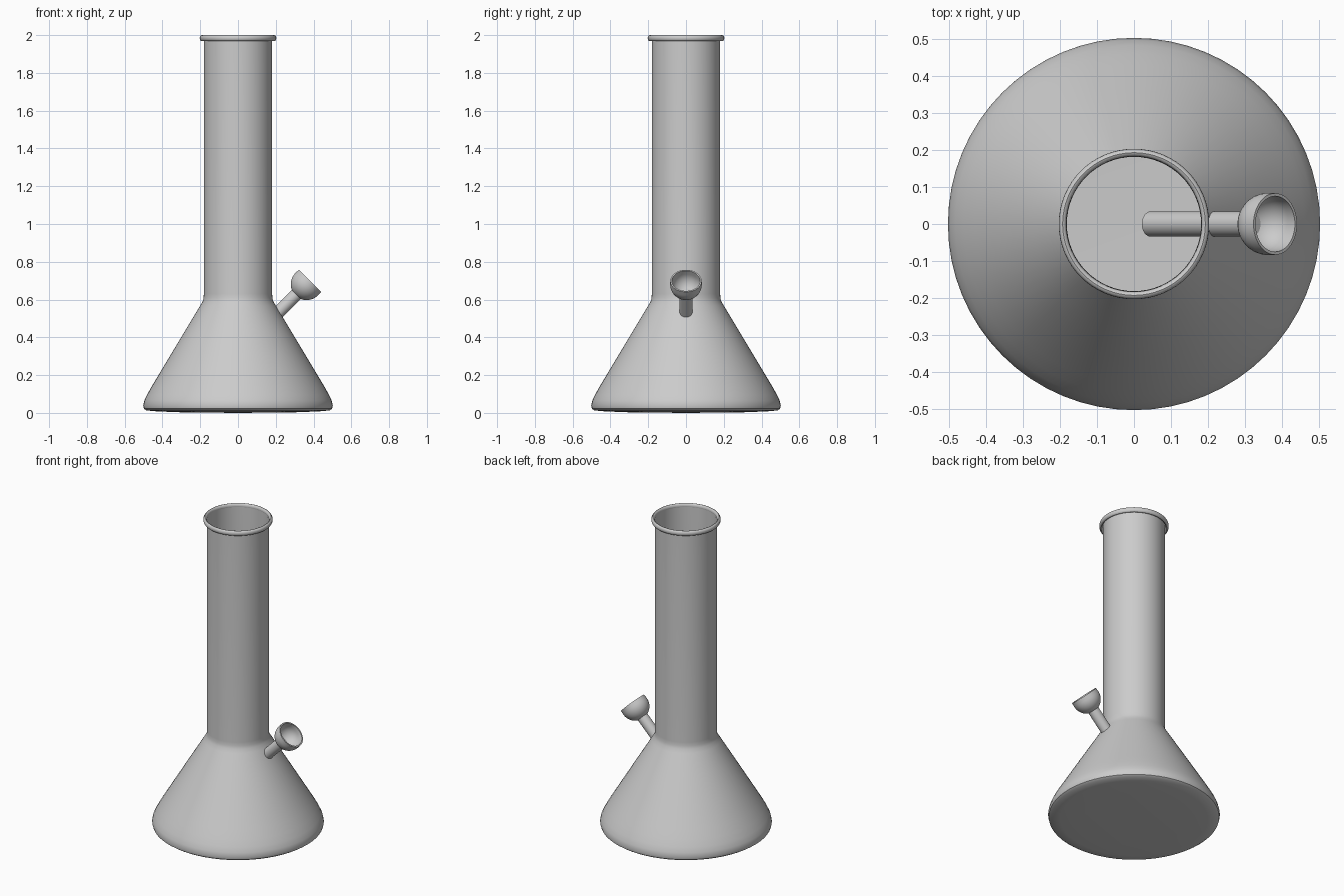
import bpy, bmesh, math
from mathutils import Matrix, Vector

if "Cube" in bpy.data.objects:
    bpy.data.objects.remove(bpy.data.objects["Cube"])


def lathe(name, profile, closed=False, segments=64, matrix=None):
    """Spin a list of (radius, height) points around z, then place it."""
    bm = bmesh.new()
    rings = []
    for r, z in profile:
        if r < 1e-5:
            rings.append([bm.verts.new((0, 0, z))] * segments)
        else:
            rings.append([bm.verts.new((r * math.cos(2 * math.pi * i / segments),
                                        r * math.sin(2 * math.pi * i / segments), z))
                          for i in range(segments)])
    pairs = list(zip(rings, rings[1:]))
    if closed:
        pairs.append((rings[-1], rings[0]))
    for a, b in pairs:
        for i in range(segments):
            j = (i + 1) % segments
            quad = list(dict.fromkeys((a[i], a[j], b[j], b[i])))
            bm.faces.new(quad)
    if matrix:
        bm.transform(matrix)
    mesh = bpy.data.meshes.new(name)
    bm.to_mesh(mesh)
    bm.free()
    obj = bpy.data.objects.new(name, mesh)
    bpy.context.collection.objects.link(obj)
    bpy.ops.object.select_all(action='DESELECT')
    obj.select_set(True)
    bpy.context.view_layer.objects.active = obj
    bpy.ops.object.shade_smooth_by_angle(angle=math.radians(40))
    return obj


def arc(radius, start, end, steps, center=0.0):
    """Circle arc in profile space, angles in degrees from the +r axis."""
    pts = []
    for i in range(steps + 1):
        a = math.radians(start + (end - start) * i / steps)
        pts.append((max(0.0, radius * math.cos(a)), center + radius * math.sin(a)))
    return pts


# Thin-walled vessel: flat base, conical body and straight neck
lathe("vessel", [(0, 0), (0.30, 0.003), (0.43, 0.008), (0.485, 0.013), (0.498, 0.022),
                 (0.502, 0.038), (0.496, 0.065), (0.482, 0.095), (0.46, 0.135),
                 (0.43, 0.185), (0.36, 0.302), (0.27, 0.452), (0.20, 0.568),
                 (0.187, 0.590), (0.182, 0.608), (0.181, 0.63), (0.181, 1.98)])

# Rounded lip at the mouth
lip = [(0.1925 + 0.0105 * math.cos(t * math.pi / 6), 1.984 + 0.016 * math.sin(t * math.pi / 6))
       for t in range(12)]
lathe("mouth_lip", lip, closed=True)

# Slanted axis shared by stem and bowl, origin at the bowl rim centre
axis = Matrix.Translation(Vector((0.381, 0, 0.699))) @ Matrix.Rotation(math.radians(45), 4, 'Y')

# Stem reaching through the body wall
lathe("stem", [(0, -0.475), (0.034, -0.475), (0.034, -0.09), (0, -0.09)],
      segments=32, matrix=axis)

# Open bowl with a thin wall
bowl = arc(0.084, -90, 0, 10, -0.025) + [(0.083, 0), (0.075, 0)] + arc(0.075, 0, -90, 10, -0.025)
lathe("bowl", bowl, segments=48, matrix=axis)
